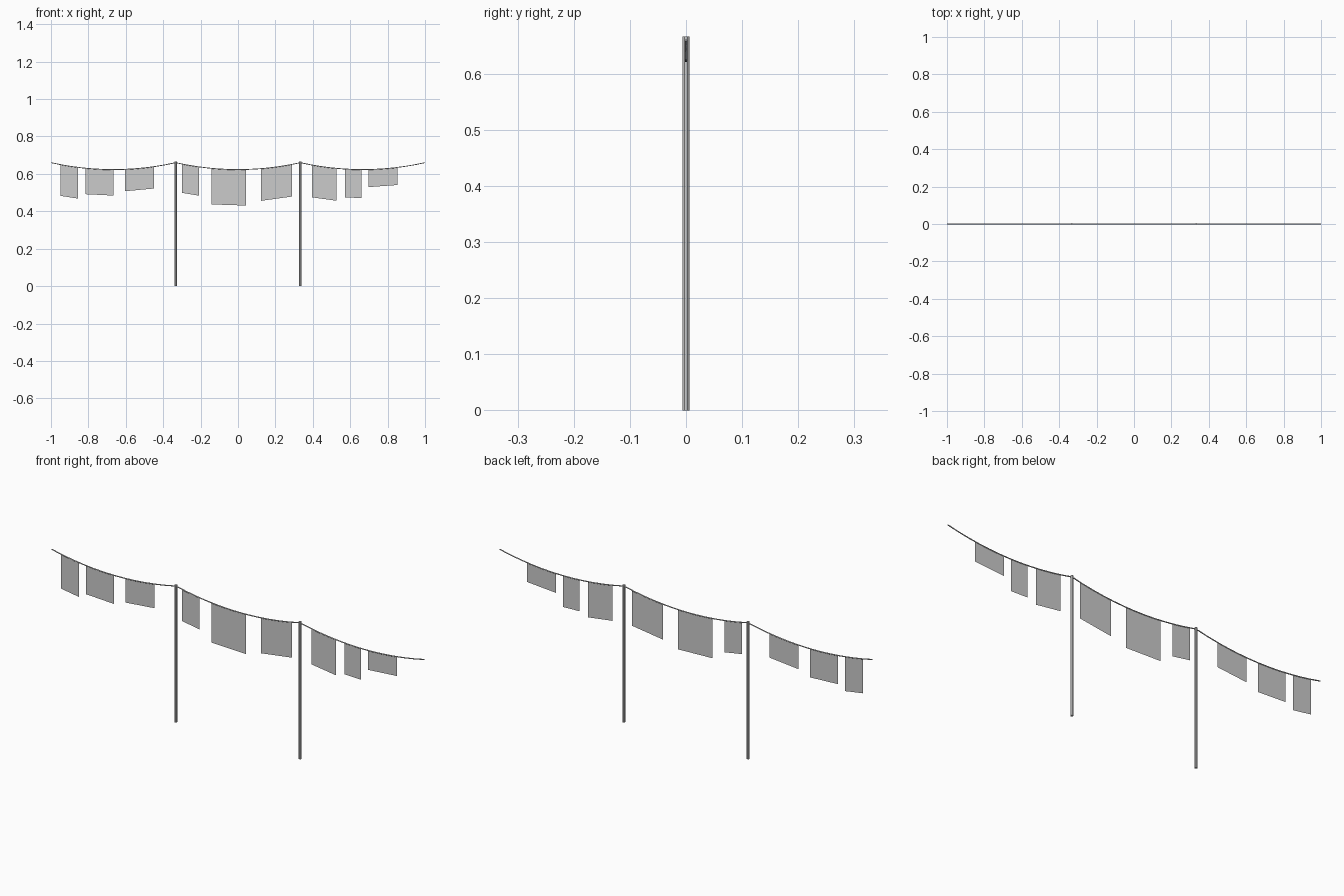
import bpy, bmesh

if "Cube" in bpy.data.objects:
    bpy.data.objects.remove(bpy.data.objects["Cube"])

SPAN = 2 / 3          # distance between supports
Z_LOW, SAG = 0.623, 0.037


def rope_z(x):
    # height of the sagging line at x
    centre = round(x / SAG_STEP) * SAG_STEP
    t = (x - centre) / (SPAN / 2)
    return Z_LOW + SAG * t * t


SAG_STEP = SPAN


# Octagonal posts
def post(name, x):
    bpy.ops.mesh.primitive_cylinder_add(vertices=8, radius=0.0065, depth=0.666,
                                        location=(x, 0, 0.333))
    ob = bpy.context.object
    ob.name = name
    ob.rotation_euler.z = 3.14159 / 8


post("left_post", -SPAN / 2)
post("right_post", SPAN / 2)


# Sagging line, one tube through all three spans
def line(name, radius=0.0025, steps=36):
    cu = bpy.data.curves.new(name, 'CURVE')
    cu.dimensions = '3D'
    cu.bevel_depth = radius
    cu.bevel_resolution = 1
    cu.use_fill_caps = True
    sp = cu.splines.new('POLY')
    sp.points.add(steps)
    for i, p in enumerate(sp.points):
        x = -1 + 2 * i / steps
        p.co = (x, 0, rope_z(x), 1)
    ob = bpy.data.objects.new(name, cu)
    bpy.context.collection.objects.link(ob)


line("hanging_line")


# Cloths: thin sheets whose top follows the line and bottom is straight
def cloth(name, x0, x1, drop, n=4):
    bm = bmesh.new()
    rows = []
    for i in range(n + 1):
        f = i / n
        x = x0 + (x1 - x0) * f
        bottom = rope_z(x0) * (1 - f) + rope_z(x1) * f - drop
        rows.append((bm.verts.new((x, 0, bottom)), bm.verts.new((x, 0, rope_z(x)))))
    for a, b in zip(rows, rows[1:]):
        bm.faces.new((a[0], b[0], b[1], a[1]))
    me = bpy.data.meshes.new(name)
    bm.to_mesh(me)
    bm.free()
    bpy.context.collection.objects.link(bpy.data.objects.new(name, me))


# left edge, right edge, hanging length
CLOTHS = [(-0.95, -0.855, 0.167), (-0.815, -0.665, 0.139), (-0.605, -0.449, 0.117),
          (-0.30, -0.208, 0.154), (-0.143, 0.044, 0.193), (0.124, 0.29, 0.172),
          (0.395, 0.526, 0.173), (0.573, 0.661, 0.152), (0.699, 0.854, 0.094)]
for i, c in enumerate(CLOTHS):
    cloth(f"cloth_{i + 1}", *c)
